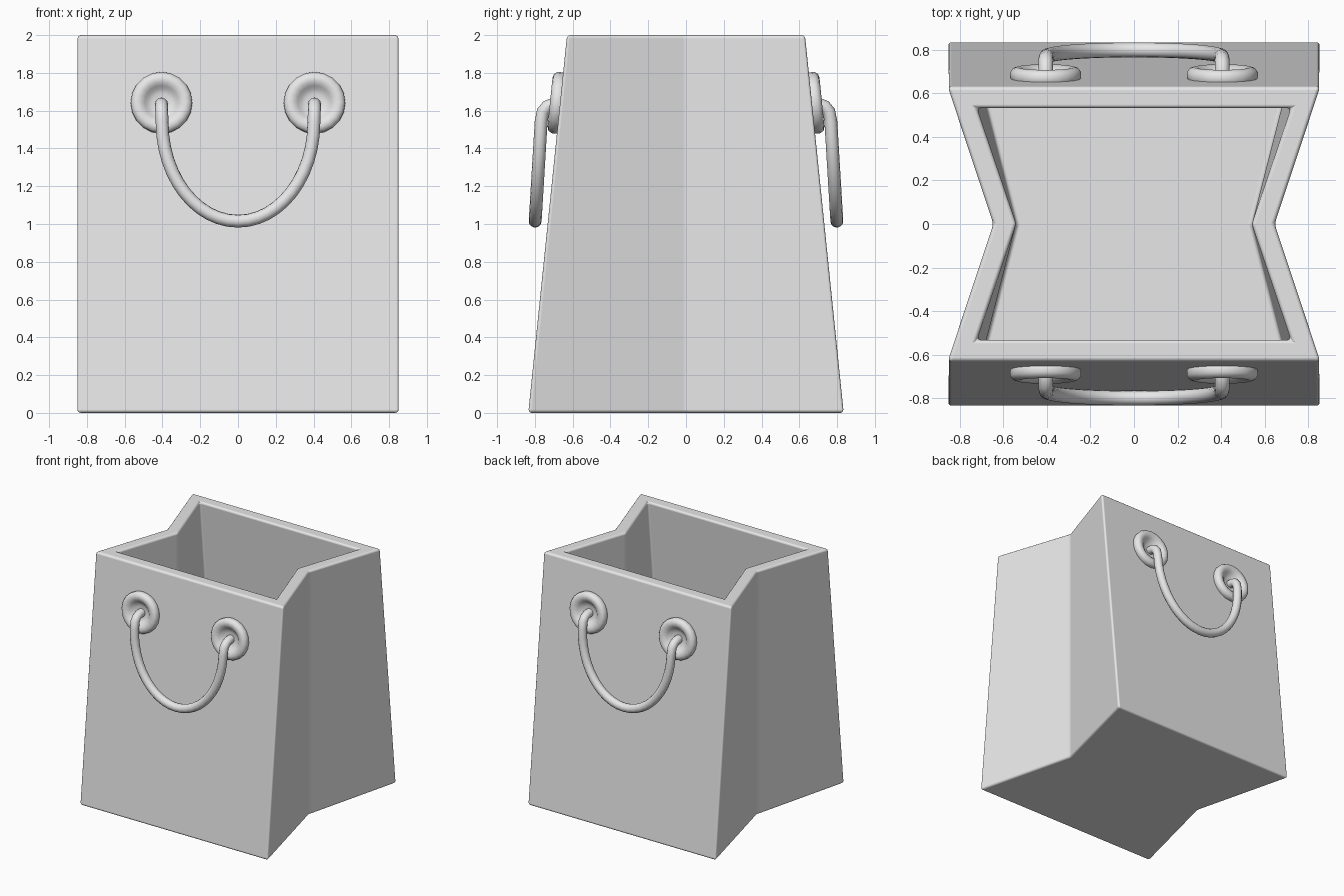
import bpy, bmesh, math
from mathutils import Matrix, Vector

cube = bpy.data.objects.get("Cube")
if cube:
    bpy.data.objects.remove(cube)

gray = bpy.data.materials.new("light_gray")
gray.use_nodes = True
gray.diffuse_color = (0.8, 0.8, 0.8, 1)
gray.node_tree.nodes["Principled BSDF"].inputs["Base Color"].default_value = (0.8, 0.8, 0.8, 1)


def add_object(name, data):
    obj = bpy.data.objects.new(name, data)
    bpy.context.collection.objects.link(obj)
    data.materials.append(gray)
    bpy.ops.object.select_all(action='DESELECT')
    obj.select_set(True)
    bpy.context.view_layer.objects.active = obj
    return obj


def finish(bm, name):
    bmesh.ops.recalc_face_normals(bm, faces=bm.faces)
    mesh = bpy.data.meshes.new(name)
    bm.to_mesh(mesh)
    bm.free()
    return add_object(name, mesh)


# Bag: pinched six-sided rings running up the outside and down the inside
def ring(bm, x, pinch, y, z):
    outline = [(-x, -y), (x, -y), (pinch, 0), (x, y), (-x, y), (-pinch, 0)]
    return [bm.verts.new((px, py, z)) for px, py in outline]


bm = bmesh.new()
rings = [ring(bm, 0.855, 0.645, 0.835, 0), ring(bm, 0.855, 0.645, 0.63, 2),
         ring(bm, 0.72, 0.54, 0.53, 2), ring(bm, 0.725, 0.54, 0.722, 0.1)]
for low, high in zip(rings, rings[1:]):
    for i in range(6):
        j = (i + 1) % 6
        bm.faces.new((low[i], low[j], high[j], high[i]))
for r in (rings[0], rings[3]):
    bm.faces.new((r[0], r[1], r[2], r[5]))
    bm.faces.new((r[5], r[2], r[3], r[4]))
bag = finish(bm, "bag")
bevel = bag.modifiers.new("soft_edges", 'BEVEL')
bevel.width = 0.018
bevel.segments = 3
bevel.limit_method = 'ANGLE'
bevel.angle_limit = math.radians(20)
bevel.harden_normals = True
bpy.ops.object.shade_smooth_by_angle(angle=math.radians(30))


# Eyelet: dished ring lathed about the wall normal
def eyelet(name, x, turn):
    profile = [(0.152, -0.02), (0.163, 0.005), (0.163, 0.03), (0.15, 0.047), (0.13, 0.053),
               (0.11, 0.049), (0.09, 0.035), (0.075, 0.018), (0.05, 0.008), (0, 0.005)]
    bm = bmesh.new()
    verts = [bm.verts.new((r, 0, h)) for r, h in profile]
    edges = [bm.edges.new(pair) for pair in zip(verts, verts[1:])]
    bmesh.ops.spin(bm, geom=verts + edges, cent=(0, 0, 0), axis=(0, 0, 1),
                   angle=math.tau, steps=20)
    bmesh.ops.remove_doubles(bm, verts=bm.verts, dist=0.0005)
    tilt = Vector((0, -1, 0.1)).to_track_quat('Z', 'Y').to_matrix().to_4x4()
    bm.transform(turn @ Matrix.Translation((x, -0.667, 1.64)) @ tilt)
    finish(bm, name)
    bpy.ops.object.shade_smooth_by_angle(angle=math.radians(60))


# Handle: round cord hooking out of one eyelet, hanging and returning to the other
def handle(name, turn):
    hook = [(0.405, -0.65, 1.635), (0.405, -0.70, 1.635), (0.405, -0.735, 1.622),
            (0.404, -0.757, 1.595)]
    left = [(-x, y, z) for x, y, z in hook]
    hang = []
    for i in range(25):
        a = math.pi * i / 24
        drop = 0.525 * math.sin(a)
        hang.append((-0.402 * math.cos(a), -0.767 - 0.06 * drop, 1.54 - drop))
    path = left + hang + hook[::-1]
    curve = bpy.data.curves.new(name, 'CURVE')
    curve.dimensions = '3D'
    curve.bevel_depth = 0.034
    curve.bevel_resolution = 4
    curve.use_fill_caps = True
    spline = curve.splines.new('POLY')
    spline.points.add(len(path) - 1)
    for point, co in zip(spline.points, path):
        point.co = (*(turn @ Vector(co)), 1)
    add_object(name, curve)
    bpy.ops.object.convert(target='MESH')
    bpy.ops.object.shade_smooth_by_angle(angle=math.radians(60))


for side, angle in (("front", 0), ("back", math.pi)):
    turn = Matrix.Rotation(angle, 4, 'Z')
    for x in (-0.405, 0.405):
        # The back pair is turned round, so its sides swap
        hand = "left" if (x > 0) == (side == "front") else "right"
        eyelet(f"{side}_{hand}_eyelet", x, turn)
    handle(f"{side}_handle", turn)
